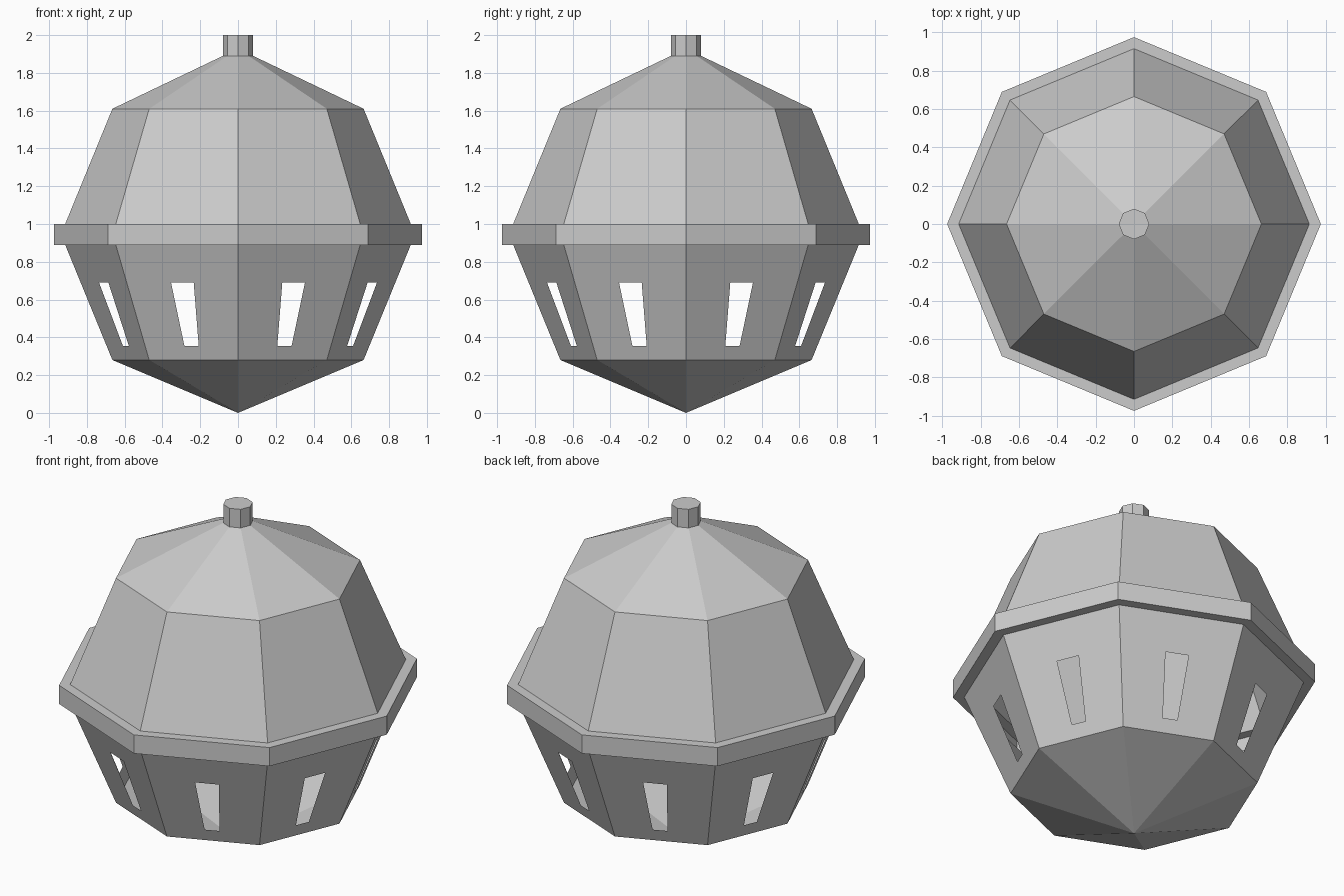
import bpy
from math import cos, sin, pi
from mathutils import Vector

if "Cube" in bpy.data.objects:
    bpy.data.objects.remove(bpy.data.objects["Cube"])

SIDES = 8


def ring_point(r, z, i):
    a = 2 * pi * i / SIDES
    return Vector((r * cos(a), r * sin(a), z))


def make_object(name, faces):
    """Build a mesh from faces given as point lists, sharing equal points."""
    index, verts, polys = {}, [], []
    for face in faces:
        poly = []
        for p in face:
            key = tuple(round(c, 5) for c in p)
            if key not in index:
                index[key] = len(verts)
                verts.append(key)
            if index[key] not in poly:
                poly.append(index[key])
        polys.append(poly)
    mesh = bpy.data.meshes.new(name)
    mesh.from_pydata(verts, [], polys)
    mesh.update()
    obj = bpy.data.objects.new(name, mesh)
    bpy.context.collection.objects.link(obj)
    return obj


def lathe(profile):
    """Eight-sided surface through (radius, height) points, bottom to top."""
    return [[ring_point(r0, z0, i), ring_point(r0, z0, i + 1),
             ring_point(r1, z1, i + 1), ring_point(r1, z1, i)]
            for (r0, z0), (r1, z1) in zip(profile, profile[1:])
            for i in range(SIDES)]


def windowed_band(low, high, sill, head):
    """Sloping band with a tapered opening in every side.
    sill and head are (height, half width)."""
    faces = []
    for i in range(SIDES):
        outer = [ring_point(*low, i), ring_point(*low, i + 1),
                 ring_point(*high, i + 1), ring_point(*high, i)]
        along = (outer[1] - outer[0]).normalized()
        bottom = (outer[0] + outer[1]) / 2
        top = (outer[2] + outer[3]) / 2

        def opening_point(z, half, side):
            t = (z - low[1]) / (high[1] - low[1])
            return bottom.lerp(top, t) + along * half * side

        inner = [opening_point(*sill, -1), opening_point(*sill, 1),
                 opening_point(*head, 1), opening_point(*head, -1)]
        for k in range(4):
            n = (k + 1) % 4
            faces.append([outer[k], outer[n], inner[n], inner[k]])
    return faces


# Pointed underside
make_object("pointed_base", lathe([(0, 0), (0.665, 0.28)]))

# Lower wall with openings
make_object("window_wall", windowed_band((0.665, 0.28), (0.915, 0.89),
                                         (0.355, 0.041), (0.69, 0.065)))

# Projecting belt, open towards the inside
make_object("belt_rim", lathe([(0.915, 0.89), (0.975, 0.89),
                               (0.975, 1.0), (0.915, 1.0)]))

# Domed upper shell
make_object("roof", lathe([(0.915, 1.0), (0.665, 1.61), (0.08, 1.89)]))

# Knob on top
make_object("top_knob", lathe([(0.08, 1.89), (0.08, 2.0), (0, 2.0)]))
